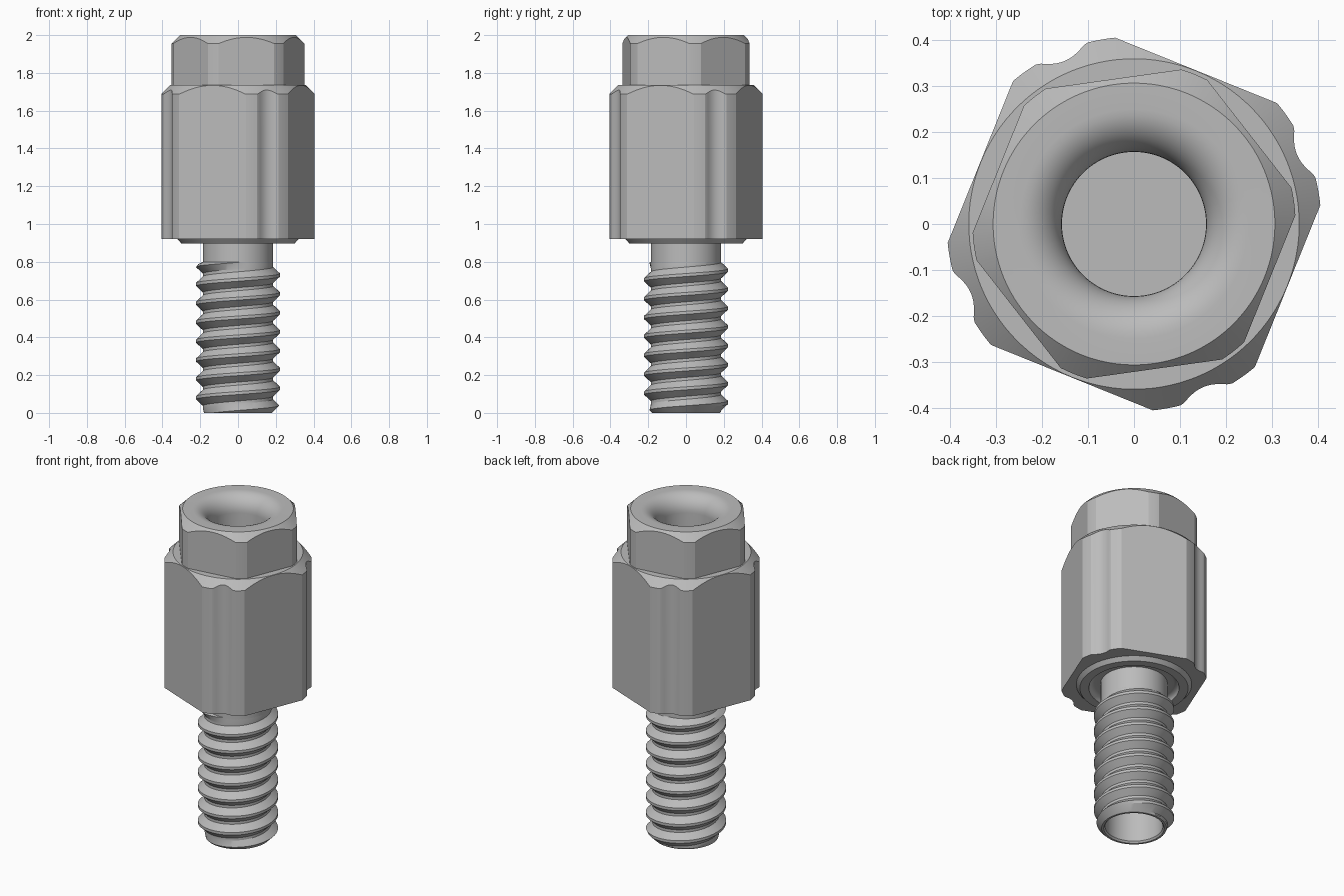
import bpy, bmesh
from math import sin, cos, pi, radians, acos

if "Cube" in bpy.data.objects:
    bpy.data.objects.remove(bpy.data.objects["Cube"], do_unlink=True)

steel = bpy.data.materials.new("grey_steel")
steel.use_nodes = True
steel.diffuse_color = (0.5, 0.5, 0.5, 1)
steel.node_tree.nodes["Principled BSDF"].inputs["Base Color"].default_value = (0.5, 0.5, 0.5, 1)


def finish(bm, name):
    bmesh.ops.remove_doubles(bm, verts=bm.verts, dist=0.0002)
    bmesh.ops.recalc_face_normals(bm, faces=bm.faces)
    mesh = bpy.data.meshes.new(name)
    bm.to_mesh(mesh)
    bm.free()
    mesh.materials.append(steel)
    obj = bpy.data.objects.new(name, mesh)
    bpy.context.collection.objects.link(obj)
    bpy.ops.object.select_all(action="DESELECT")
    obj.select_set(True)
    bpy.context.view_layer.objects.active = obj
    bpy.ops.object.shade_smooth_by_angle(angle=radians(22))
    return obj


def skin(bm, rings, closed=True):
    """Join neighbouring rings of points with quads."""
    loops = [[bm.verts.new(p) for p in ring] for ring in rings]
    for a, b in zip(loops, loops[1:]):
        n = len(a)
        for i in range(n if closed else n - 1):
            j = (i + 1) % n
            bm.faces.new((a[i], a[j], b[j], b[i]))
    return loops


def outline(sides, first_flat, apothem, corner_r, notch=0.0):
    """Polar outline of a nut with turned corners and optional corner notches."""
    pts = []
    step = 2 * pi / sides
    half = acos(apothem / corner_r)
    gap = step - 2 * half
    for k in range(sides):
        mid = first_flat + k * step
        for i in range(16):
            a = -half + 2 * half * i / 16
            pts.append((mid + a, apothem / cos(a)))
        for i in range(24):
            u = i / 24
            v = (u - 0.5) / 0.23
            dip = notch * max(0, 1 - v * v)
            pts.append((mid + half + gap * u, corner_r - dip))
    return pts


def nut(name, shape, z0, z1, top_r, below, above):
    """Prism with a conical top chamfer and turned profiles on both ends."""
    def circle(r, z):
        return [(r * cos(a), r * sin(a), z) for a, _ in shape]
    rings = [circle(r, z) for r, z in reversed(below)]
    rings.append([(r * cos(a), r * sin(a), z0) for a, r in shape])
    rings.append([(r * cos(a), r * sin(a), z1 - (r - top_r)) for a, r in shape])
    rings += [circle(top_r, z1)] + [circle(r, z) for r, z in above]
    bm = bmesh.new()
    loops = skin(bm, rings)
    bm.faces.new(loops[0])
    bm.faces.new(loops[-1])
    return finish(bm, name)


# Notched square body with collar, undercut and neck below
undercut = [(0.25 - 0.03 * (1 - cos(t * pi / 10)), 0.897 + 0.03 * sin(t * pi / 10)) for t in range(6)]
nut("body", outline(4, radians(68), 0.361, 0.408, 0.022), 0.92, 1.735, 0.36,
    [(0.32, 0.92), (0.30, 0.897)] + undercut + [(0.185, 0.927), (0.185, 0.79)], [])

# Hexagonal head with a rounded socket mouth
mouth = [(0.25 - 0.093 * sin(t * pi / 20), 1.9 + 0.1 * cos(t * pi / 20)) for t in range(11)]
nut("head", outline(6, radians(38), 0.319, 0.352), 1.735, 2.0, 0.307,
    [], mouth + [(0.157, 1.2)])

# Right-hand screw thread, trimmed by end chamfers
PITCH, SEG, LENGTH = 0.1, 64, 0.8
TOOTH = [(-0.05, 0.186), (-0.042, 0.186), (-0.008, 0.222), (0.008, 0.222), (0.042, 0.186), (0.05, 0.186)]


def thread_point(angle, z, r):
    z = min(max(z, 0), LENGTH)
    r = min(r, 0.18 + z, 0.185 + 2 * (LENGTH - z))
    return (r * cos(angle), r * sin(angle), z)


bm = bmesh.new()
rings = []
for i in range(-2 * SEG, 10 * SEG + 1):
    angle = 2 * pi * i / SEG
    z = 0.03 + PITCH * i / SEG
    rings.append([thread_point(angle, z + dz, r) for dz, r in TOOTH])
skin(bm, rings, closed=False)
bmesh.ops.dissolve_degenerate(bm, dist=0.0002, edges=bm.edges)
finish(bm, "screw_thread")

# Hollow end of the screw
bm = bmesh.new()
loops = skin(bm, [[(r * cos(2 * pi * i / SEG), r * sin(2 * pi * i / SEG), z) for i in range(SEG)]
                  for r, z in [(0.18, 0), (0.168, 0), (0.16, 0.01), (0.16, 0.3)]])
bm.faces.new(loops[-1])
for f in bm.faces:
    f.normal_update()
bore = finish(bm, "screw_bore")
# Turn the bore faces toward the opening
if bore.data.polygons[-1].normal.z > 0:
    bore.data.flip_normals()
